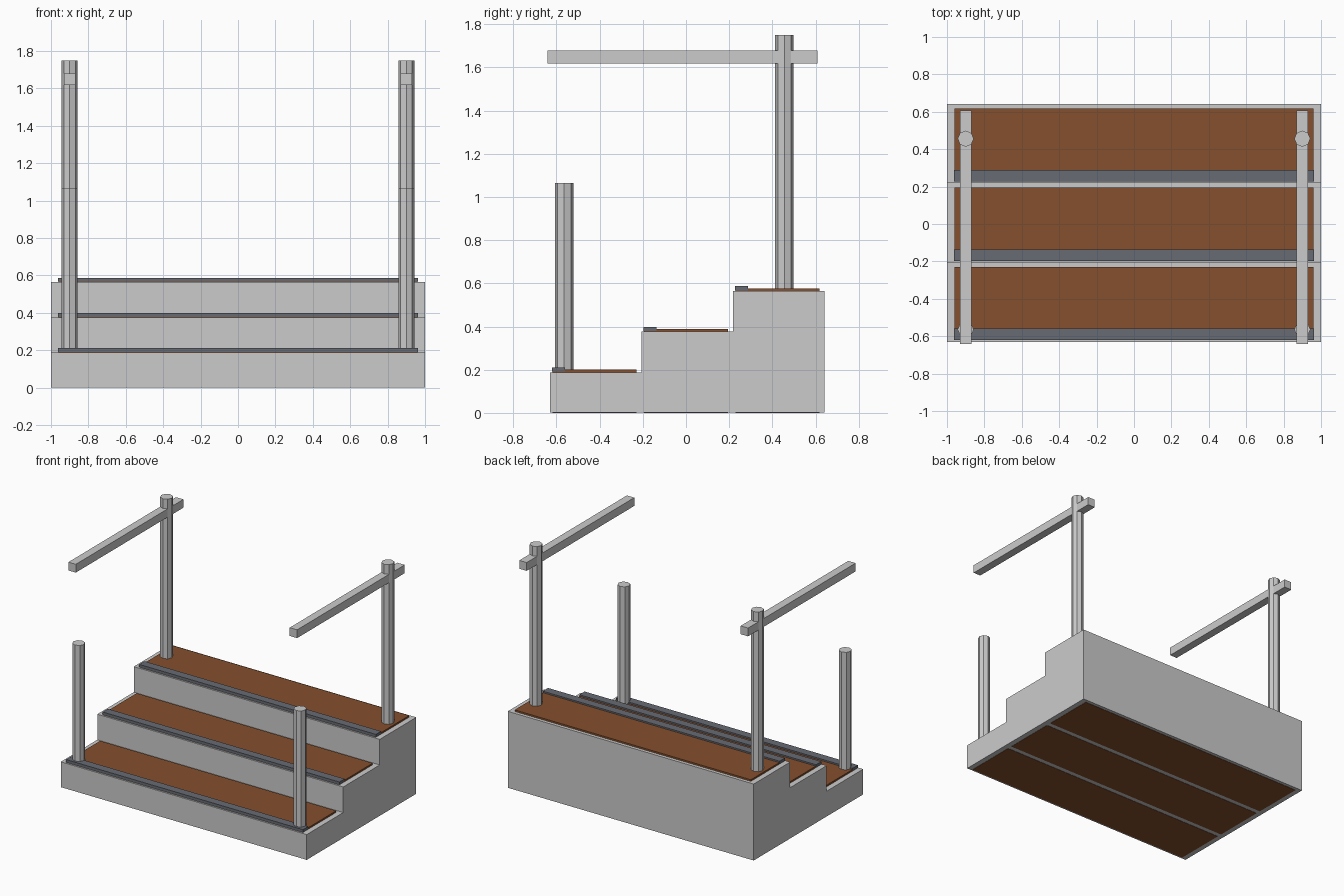
import bpy, bmesh
from mathutils import Matrix

cube = bpy.data.objects.get("Cube")
if cube:
    bpy.data.objects.remove(cube, do_unlink=True)


def material(name, rgb):
    m = bpy.data.materials.new(name)
    m.use_nodes = True
    m.diffuse_color = (*rgb, 1)
    m.node_tree.nodes["Principled BSDF"].inputs["Base Color"].default_value = (*rgb, 1)
    return m


GRAY = material("light gray", (0.6, 0.6, 0.6))
BROWN = material("tread brown", (0.235, 0.08, 0.027))
DARK = material("nosing slate", (0.135, 0.147, 0.168))


def add_object(name, bm, mat):
    bmesh.ops.recalc_face_normals(bm, faces=bm.faces)
    mesh = bpy.data.meshes.new(name)
    bm.to_mesh(mesh)
    bm.free()
    mesh.materials.append(mat)
    obj = bpy.data.objects.new(name, mesh)
    bpy.context.collection.objects.link(obj)
    return obj


def box(name, mat, x0, x1, y0, y1, z0, z1):
    bm = bmesh.new()
    size = Matrix.Diagonal((x1 - x0, y1 - y0, z1 - z0, 1))
    centre = Matrix.Translation(((x0 + x1) / 2, (y0 + y1) / 2, (z0 + z1) / 2))
    bmesh.ops.create_cube(bm, size=1, matrix=centre @ size)
    return add_object(name, bm, mat)


def post(name, x, y, z0, z1):
    # octagonal post with corners on the axes
    bm = bmesh.new()
    bmesh.ops.create_cone(bm, cap_ends=True, segments=8, radius1=0.043, radius2=0.043,
                          depth=z1 - z0, matrix=Matrix.Translation((x, y, (z0 + z1) / 2)))
    return add_object(name, bm, GRAY)


FRONT, RUN, RISE, STEPS = -0.63, 0.424, 0.188, 3
BACK = FRONT + STEPS * RUN
UNDER = 0.002  # the body sits a hair above the underside panels

# stepped body: side profile extruded across the width
profile = [(BACK, UNDER), (FRONT, UNDER)]
for i in range(STEPS):
    z = (i + 1) * RISE
    profile += [(FRONT + i * RUN, z), (FRONT + (i + 1) * RUN, z)]
bm = bmesh.new()
side = bm.faces.new([bm.verts.new((-1, y, z)) for y, z in profile])
extruded = bmesh.ops.extrude_face_region(bm, geom=[side])["geom"]
bmesh.ops.translate(bm, vec=(2, 0, 0),
                    verts=[v for v in extruded if isinstance(v, bmesh.types.BMVert)])
add_object("step_body", bm, GRAY)

# treads, front nosing strips and underside panels
for i in range(STEPS):
    y, z = FRONT + i * RUN, (i + 1) * RISE
    box(f"tread_{i + 1}", BROWN, -0.96, 0.96, y + 0.012, y + 0.4, z - 0.01, z + 0.012)
    box(f"nosing_{i + 1}", DARK, -0.963, 0.963, y + 0.009, y + 0.07, z + 0.003, z + 0.023)
    box(f"underside_panel_{i + 1}", BROWN, -0.96, 0.96, y + 0.012, y + 0.4, 0, 0.008)

# posts and handrails on both sides
for label, s in (("left", 1), ("right", -1)):
    x = s * 0.9
    post(f"front_post_{label}", x, -0.564, RISE, 1.064)
    post(f"back_post_{label}", x, 0.456, STEPS * RISE, 1.75)
    box(f"handrail_{label}", GRAY, x - 0.03, x + 0.03, -0.642, 0.608, 1.618, 1.679)
